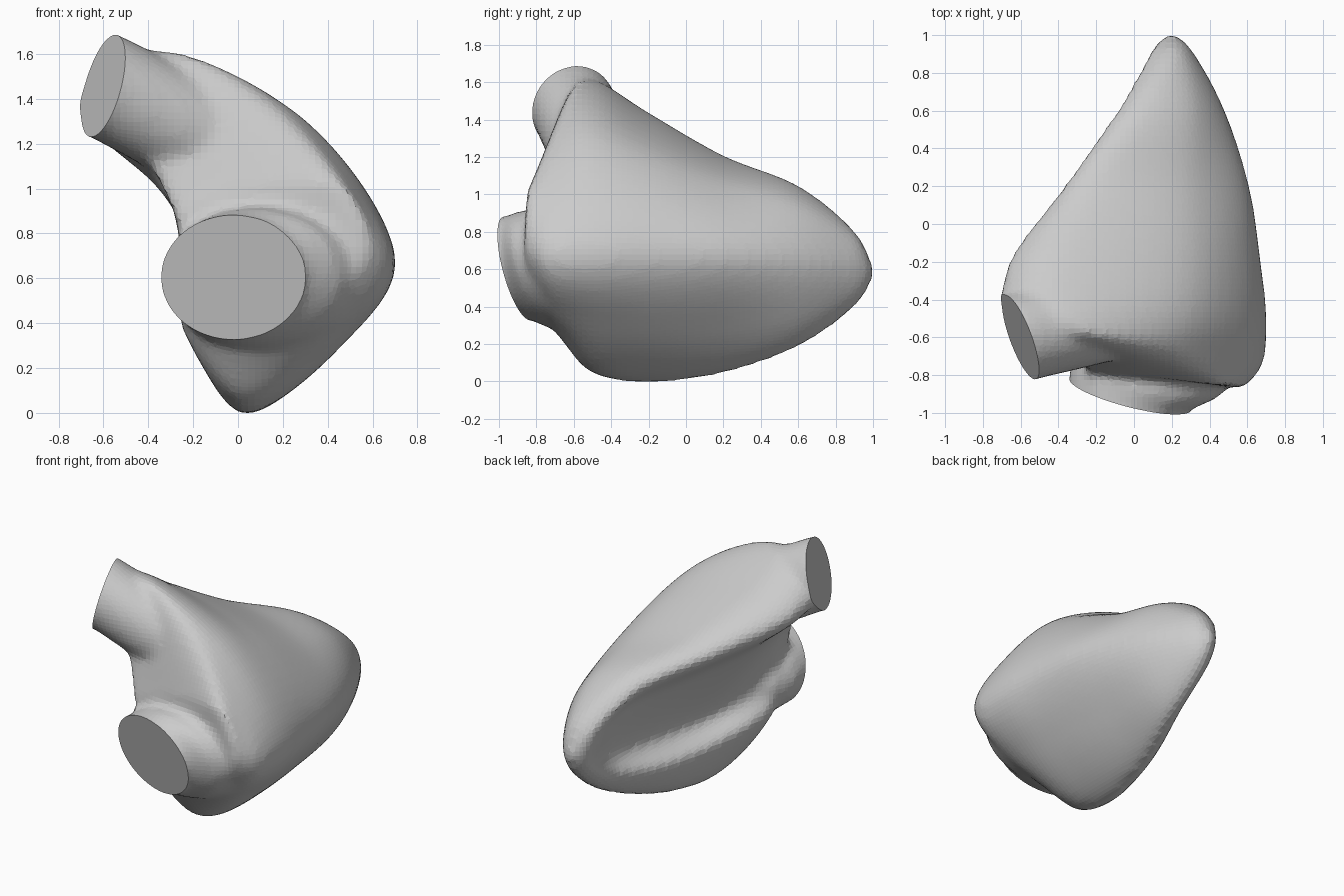
import bpy, bmesh, math
from mathutils import Vector

if "Cube" in bpy.data.objects:
    bpy.data.objects.remove(bpy.data.objects["Cube"])

def spline(pts, t, closed):
    # Catmull-Rom point at parameter t through a list of vectors
    n = len(pts)
    i = int(math.floor(t))
    f = t - i
    g = (lambda k: pts[k % n]) if closed else (lambda k: pts[max(0, min(n - 1, k))])
    a, b, c, d = g(i - 1), g(i), g(i + 1), g(i + 2)
    return 0.5 * (2*b + (c - a)*f + (2*a - 5*b + 4*c - d)*f*f + (3*b - a - 3*c + d)*f**3)

def make(name, rings):
    # Skin closed rings and cap both ends
    bm = bmesh.new()
    vs = [[bm.verts.new(p) for p in r] for r in rings]
    n = len(vs[0])
    for a, b in zip(vs, vs[1:]):
        for i in range(n):
            bm.faces.new((a[i], a[(i+1) % n], b[(i+1) % n], b[i]))
    bm.faces.new(vs[0][::-1])
    bm.faces.new(vs[-1])
    bmesh.ops.recalc_face_normals(bm, faces=bm.faces[:])
    me = bpy.data.meshes.new(name)
    bm.to_mesh(me)
    bm.free()
    ob = bpy.data.objects.new(name, me)
    bpy.context.collection.objects.link(ob)
    return ob

# Chamber sections along y: ridge, top, upper right, right, lower right, bottom, lip, hollow, under ridge
sections = [
    (0.90, (.09,.75, .19,.80, .28,.74, .32,.60, .28,.46, .20,.39, .13,.46, .11,.55, .09,.66)),
    (0.60, (-.09,.98, .06,1.04, .33,.93, .48,.65, .37,.35, .20,.18, .09,.32, .15,.48, .03,.80)),
    (0.20, (-.37,1.12, -.17,1.20, .32,1.05, .61,.68, .39,.28, .10,.04, -.05,.28, .08,.46, -.12,.86)),
    (-.20, (-.66,1.29, -.37,1.43, .32,1.20, .67,.70, .43,.27, .03,-.01, -.16,.31, -.03,.48, -.32,.96)),
    (-.50, (-.68,1.38, -.38,1.61, .30,1.30, .70,.70, .45,.29, .03,.04, -.24,.36, -.17,.58, -.35,1.01)),
    (-.72, (-.45,1.25, -.20,1.51, .29,1.26, .68,.70, .43,.36, .00,.22, -.25,.42, -.25,.68, -.31,.97)),
    (-.86, (-.24,.88, .05,.99, .46,1.00, .58,.72, .38,.52, .05,.42, -.15,.50, -.24,.68, -.25,.78)),
]
N = 72
M = 9
rings = [[Vector((.2, 1.005, .575)) + .02*Vector((math.sin(a), 0, math.cos(a)))
          for a in [2*math.pi*k/N - .8 for k in range(N)]]]
for y, c in sections:
    # The front sections slant back towards the left
    slant = .12 if y < -.6 else 0
    pts = [Vector((c[i], y - slant*(c[i] - .5), c[i+1])) for i in range(0, 2*M, 2)]
    rings.append([spline(pts, M*k/N, True) for k in range(N)])
steps = 6
chamber = make("heart_chamber", [[spline([r[k] for r in rings], s/steps, False) for k in range(N)]
                                 for s in range((len(rings) - 1)*steps + 1)])

# Inlet mouth at the front, slanted rings flaring into the chamber: y, centre, radii
inlet_rings = []
for y, cx, cz, rx, rz in ((-.50, .20, .55, .28, .22), (-.70, .14, .59, .41, .32),
                          (-.81, .06, .595, .39, .31), (-.90, -.03, .60, .315, .275),
                          (-1.10, -.04, .60, .31, .27)):
    ring = []
    for k in range(N):
        a = 2*math.pi*k/N
        dx, dz = rx*math.cos(a), rz*math.sin(a)
        ring.append(Vector((cx + dx, y - .25*dx - .25*dz, cz + dz)))
    inlet_rings.append(ring)
inlet = make("inlet", inlet_rings)

# Outlet tube, upper left
out_n = Vector((-1, -.37, .27)).normalized()
out_c = Vector((-.6, -.6, 1.455))
u = out_n.cross(Vector((0, 0, 1))).normalized()
v = u.cross(out_n)
outlet_rings = []
for c, r in ((Vector((-.15, -.48, 1.22)), .25), (Vector((-.36, -.54, 1.33)), .24),
             (out_c, .236), (out_c + out_n*.2, .238)):
    outlet_rings.append([c + r*(u*math.cos(2*math.pi*k/N) + v*math.sin(2*math.pi*k/N))
                         for k in range(N)])
outlet = make("outlet", outlet_rings)

# Merge the parts into one skin and soften the joins
bm = bmesh.new()
for ob in (chamber, inlet, outlet):
    bm.from_mesh(ob.data)
bm.to_mesh(chamber.data)
bm.free()
for ob in (inlet, outlet):
    bpy.data.objects.remove(ob)
m = chamber.modifiers.new("skin", 'REMESH')
m.mode = 'VOXEL'
m.voxel_size = 0.03
m = chamber.modifiers.new("soften", 'SMOOTH')
m.factor = 0.5
m.iterations = 6
bpy.context.view_layer.update()
dg = bpy.context.evaluated_depsgraph_get()
mesh = bpy.data.meshes.new_from_object(chamber.evaluated_get(dg))
chamber.modifiers.clear()
chamber.data = mesh

# Slice both mouths flat and close them with discs
bm = bmesh.new()
bm.from_mesh(mesh)
for co, no in ((Vector((-.03, -.9, .6)), Vector((-.25, -1, -.25)).normalized()), (out_c, out_n)):
    res = bmesh.ops.bisect_plane(bm, geom=bm.verts[:] + bm.edges[:] + bm.faces[:],
                                 plane_co=co, plane_no=no, clear_outer=True)
    edges = [e for e in res['geom_cut'] if isinstance(e, bmesh.types.BMEdge)]
    cap = bmesh.ops.holes_fill(bm, edges=edges, sides=0)['faces']
    bmesh.ops.poke(bm, faces=cap)
bmesh.ops.recalc_face_normals(bm, faces=bm.faces[:])
low = min(p.co.z for p in bm.verts)
bmesh.ops.translate(bm, verts=bm.verts[:], vec=(0, 0, -low))
bm.to_mesh(mesh)
bm.free()
